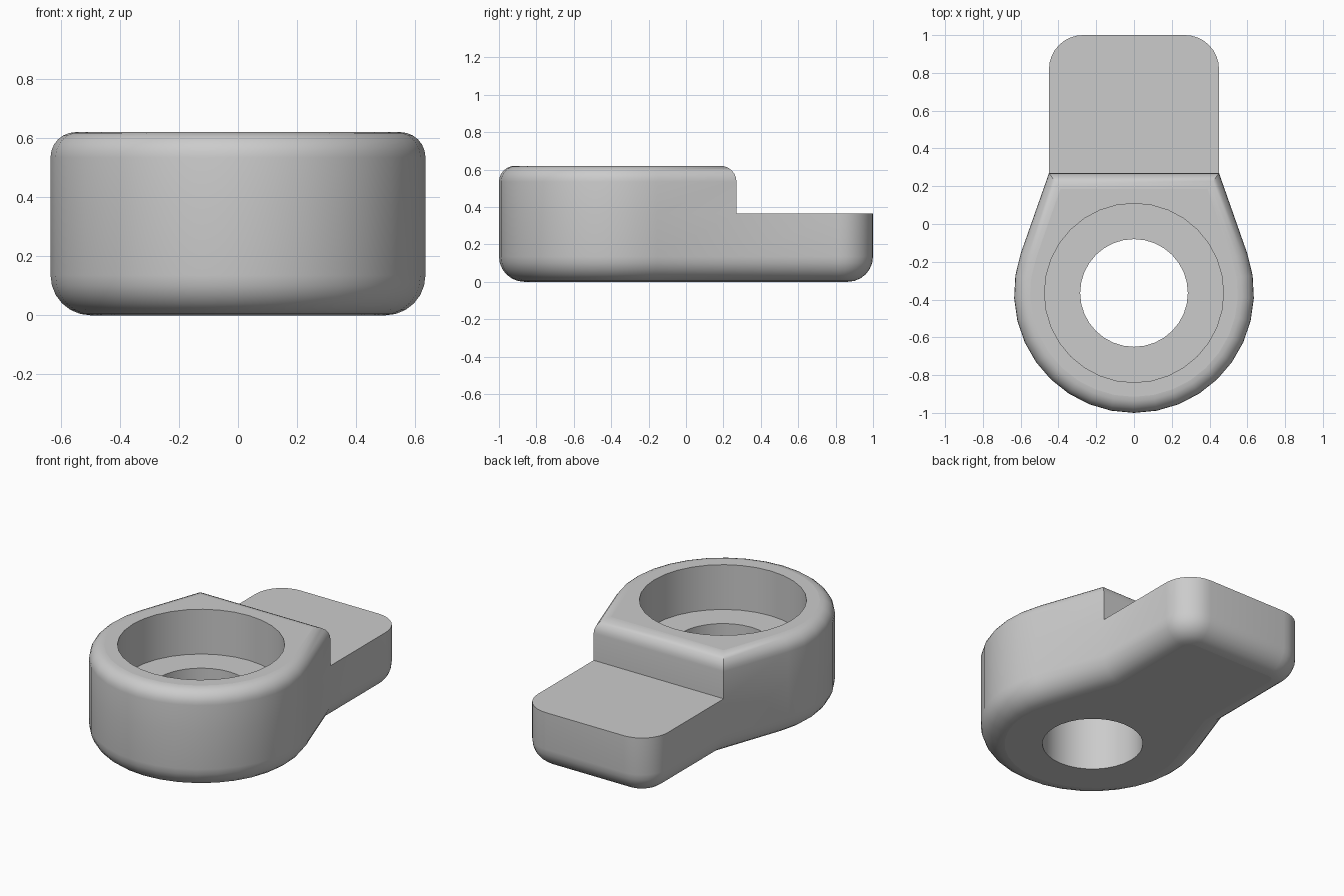
import bpy
import bmesh
from math import sin, cos, pi, acos, atan2, hypot, radians
from mathutils import Vector

cube = bpy.data.objects.get("Cube")
if cube:
    bpy.data.objects.remove(cube, do_unlink=True)

# Main dimensions
HEAD_Y, HEAD_R = -0.365, 0.635
TAB_X, STEP_Y, TAB_END = 0.45, 0.27, 1.0
TAB_Z, TOP_Z = 0.365, 0.62
CORNER_R, LOW_FILLET, TOP_FILLET = 0.18, 0.135, 0.085
BORE_R, BORE_Z, HOLE_R = 0.474, 0.34, 0.285


def arc(cx, cy, r, a0, a1, n):
    return [Vector((cx + r * cos(a0 + (a1 - a0) * i / n),
                    cy + r * sin(a0 + (a1 - a0) * i / n))) for i in range(n + 1)]


def inset(points, d):
    """Mitred inset of a counter-clockwise outline."""
    result = []
    for i, p in enumerate(points):
        a = (p - points[i - 1]).normalized()
        b = (points[(i + 1) % len(points)] - p).normalized()
        na, nb = Vector((-a.y, a.x)), Vector((-b.y, b.x))
        result.append(p + (na + nb) * d / (1 + na.dot(nb)))
    return result


bm = bmesh.new()


def ring(points, z):
    return [bm.verts.new((p.x, p.y, z)) for p in points]


def bridge(lower, upper):
    n = len(lower)
    for i in range(n):
        j = (i + 1) % n
        bm.faces.new((lower[i], lower[j], upper[j], upper[i]))


def fill_between(outer, inner):
    edges = []
    for loop in (outer, inner):
        for i, v in enumerate(loop):
            edges.append(bm.edges.get((loop[i - 1], v)))
    bmesh.ops.triangle_fill(bm, use_beauty=True, edges=edges)


# Outlines: round head with tangent sides, then the rounded tab
reach = Vector((TAB_X, STEP_Y - HEAD_Y))
tangent = atan2(reach.y, reach.x) - acos(HEAD_R / reach.length)
head = [Vector((-TAB_X, STEP_Y))]
head += arc(0, HEAD_Y, HEAD_R, pi - tangent, 2 * pi + tangent, 20)
head += [Vector((TAB_X, STEP_Y))]
cx, cy = TAB_X - CORNER_R, TAB_END - CORNER_R
tab = arc(cx, cy, CORNER_R, 0, pi / 2, 8) + arc(-cx, cy, CORNER_R, pi / 2, pi, 8)
outline = head + tab

# Lower body with rounded bottom edge
STEPS = 6
rings = []
for i in range(STEPS + 1):
    a = pi / 2 * i / STEPS
    rings.append(ring(inset(outline, LOW_FILLET * (1 - sin(a))),
                      LOW_FILLET * (1 - cos(a))))
rings.append(ring(outline, TAB_Z))
for lower, upper in zip(rings, rings[1:]):
    bridge(lower, upper)
bottom, shelf = rings[0], rings[-1]

# Tab top and raised head with rounded top edge
n = len(head)
bm.faces.new([shelf[0], shelf[n - 1]] + shelf[n:])
previous = shelf[:n]
for i in range(STEPS + 1):
    a = pi / 2 * i / STEPS
    current = ring(inset(head, TOP_FILLET * (1 - cos(a))),
                   TOP_Z - TOP_FILLET * (1 - sin(a)))
    bridge(previous, current)
    previous = current

# Stepped bore through the head
SIDES = 32
wide = arc(0, HEAD_Y, BORE_R, 0, 2 * pi, SIDES)[:-1]
narrow = arc(0, HEAD_Y, HOLE_R, 0, 2 * pi, SIDES)[:-1]
bore = [ring(wide, TOP_Z), ring(wide, BORE_Z), ring(narrow, BORE_Z), ring(narrow, 0)]
for upper, lower in zip(bore, bore[1:]):
    bridge(upper, lower)
fill_between(previous, bore[0])
fill_between(bottom, bore[-1])

bmesh.ops.recalc_face_normals(bm, faces=bm.faces)
mesh = bpy.data.meshes.new("lug_body")
bm.to_mesh(mesh)
bm.free()
body = bpy.data.objects.new("lug_body", mesh)
bpy.context.collection.objects.link(body)

# Plain grey material
grey = bpy.data.materials.new("plain_grey")
grey.use_nodes = True
colour = (0.6, 0.6, 0.6, 1)
grey.diffuse_color = colour
grey.node_tree.nodes["Principled BSDF"].inputs["Base Color"].default_value = colour
mesh.materials.append(grey)

# Smooth curved walls, flat level faces
bpy.ops.object.select_all(action="DESELECT")
body.select_set(True)
bpy.context.view_layer.objects.active = body
bpy.ops.object.shade_smooth_by_angle(angle=radians(30))
for face in mesh.polygons:
    if abs(face.normal.z) > 0.999:
        face.use_smooth = False
